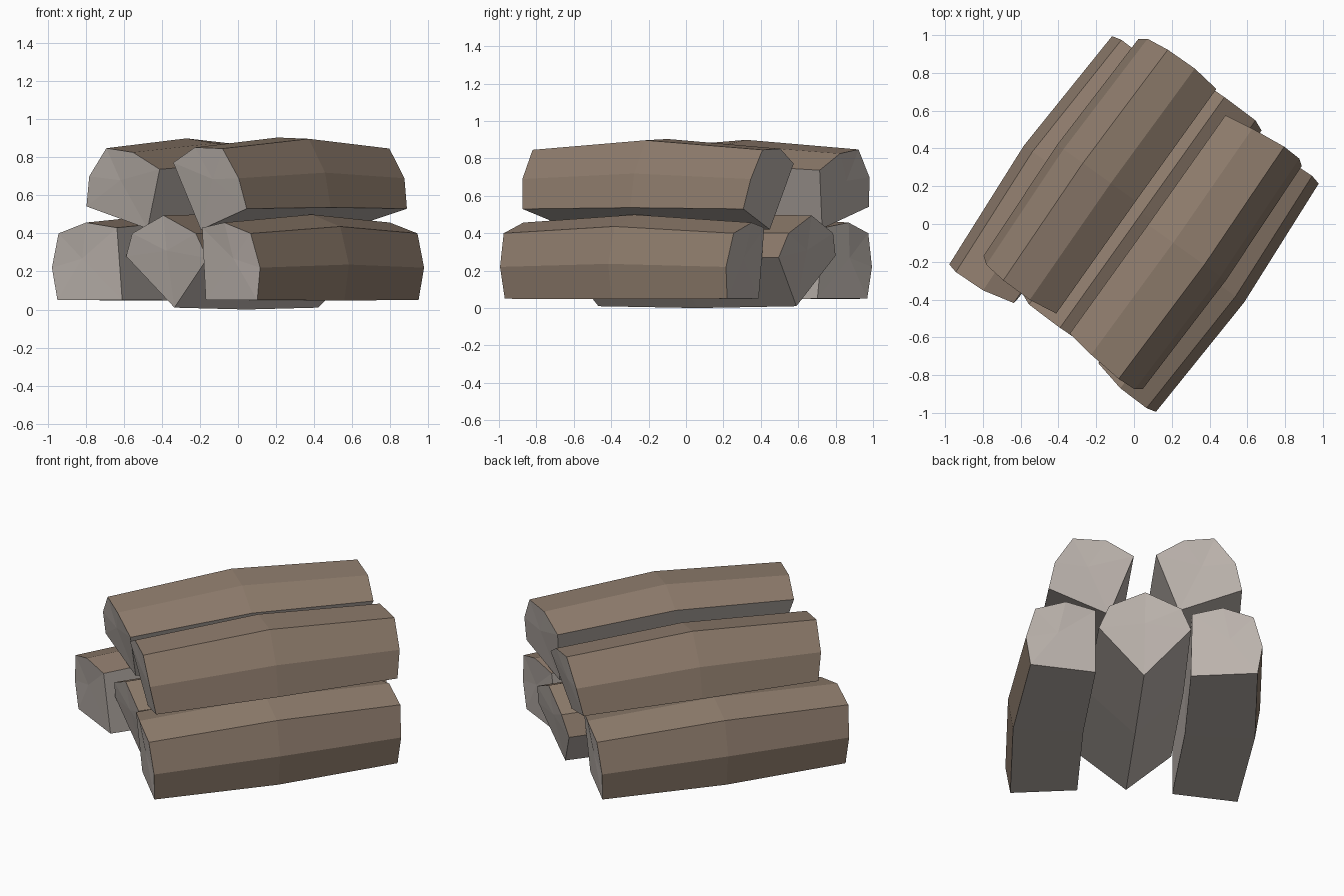
import bpy, bmesh, math
from mathutils import Vector

if "Cube" in bpy.data.objects:
    bpy.data.objects.remove(bpy.data.objects["Cube"])

ANG = math.radians(54.5)
U = Vector((math.cos(ANG), math.sin(ANG), 0))    # along the logs
V = Vector((math.sin(ANG), -math.cos(ANG), 0))   # across the stack


def material(name, rgb):
    m = bpy.data.materials.new(name)
    m.diffuse_color = (*rgb, 1)
    m.use_nodes = True
    m.node_tree.nodes["Principled BSDF"].inputs["Base Color"].default_value = m.diffuse_color
    return m


bark = material("bark", (0.27, 0.20, 0.15))
wood = material("split_wood", (0.50, 0.45, 0.415))


def log(name, profile, offset, z_pivot, z_bulge, v_bulge, side=1):
    """Split log: profile rows are (across, height, half length);
    the first row is the corner where the two split faces meet."""
    bm = bmesh.new()

    def ring(end):
        verts = []
        for v, z, half in profile:
            if end == 0:
                v, z = v * v_bulge, z_pivot + (z - z_pivot) * z_bulge
            p = U * (offset + end * half) + V * (v * side)
            verts.append(bm.verts.new((p.x, p.y, z)))
        return verts

    rings = [ring(e) for e in (-1, 0, 1)]
    n = len(profile)
    # bark and split sides
    for a, b in zip(rings, rings[1:]):
        for i in range(n):
            j = (i + 1) % n
            f = bm.faces.new((a[i], a[j], b[j], b[i]))
            f.material_index = 1 if i in (0, n - 1) else 0
    # cut ends, fanned from the middle
    for r in (rings[0], rings[-1]):
        c = bm.verts.new(sum((w.co for w in r), Vector()) / n)
        for i in range(n):
            f = bm.faces.new((r[i], r[(i + 1) % n], c))
            f.material_index = 1
    bmesh.ops.recalc_face_normals(bm, faces=bm.faces)
    me = bpy.data.meshes.new(name)
    bm.to_mesh(me)
    bm.free()
    me.materials.append(bark)
    me.materials.append(wood)
    bpy.context.collection.objects.link(bpy.data.objects.new(name, me))


# cross-sections
lower = [(0.27, 0.05, 0.67), (0.275, 0.43, 0.71), (0.446, 0.457, 0.75),
         (0.62, 0.40, 0.755), (0.672, 0.22, 0.742), (0.645, 0.05, 0.73)]
middle = [(0, 0.01, 0.65), (0.262, 0.27, 0.72), (0.205, 0.40, 0.745),
          (0, 0.495, 0.75), (-0.205, 0.40, 0.745), (-0.262, 0.28, 0.72)]
upper_r = [(0.195, 0.42, 0.65), (0.06, 0.772, 0.71), (0.217, 0.852, 0.735),
           (0.41, 0.846, 0.755), (0.511, 0.69, 0.75), (0.545, 0.53, 0.725)]
upper_l = [(0.195, 0.425, 0.65), (0.06, 0.737, 0.73), (0.216, 0.826, 0.752),
           (0.39, 0.848, 0.75), (0.511, 0.70, 0.735), (0.55, 0.542, 0.705)]

log("lower_right_log", lower, 0.0, 0.07, 1.11, 1.065)
log("lower_left_log", lower, 0.0, 0.07, 1.11, 1.065, -1)
log("lower_middle_log", middle, 0.075, 0.25, 1.041, 1.05)
log("upper_right_log", upper_r, 0.04, 0.48, 1.14, 1.045)
log("upper_left_log", upper_l, 0.105, 0.48, 1.14, 1.045, -1)
